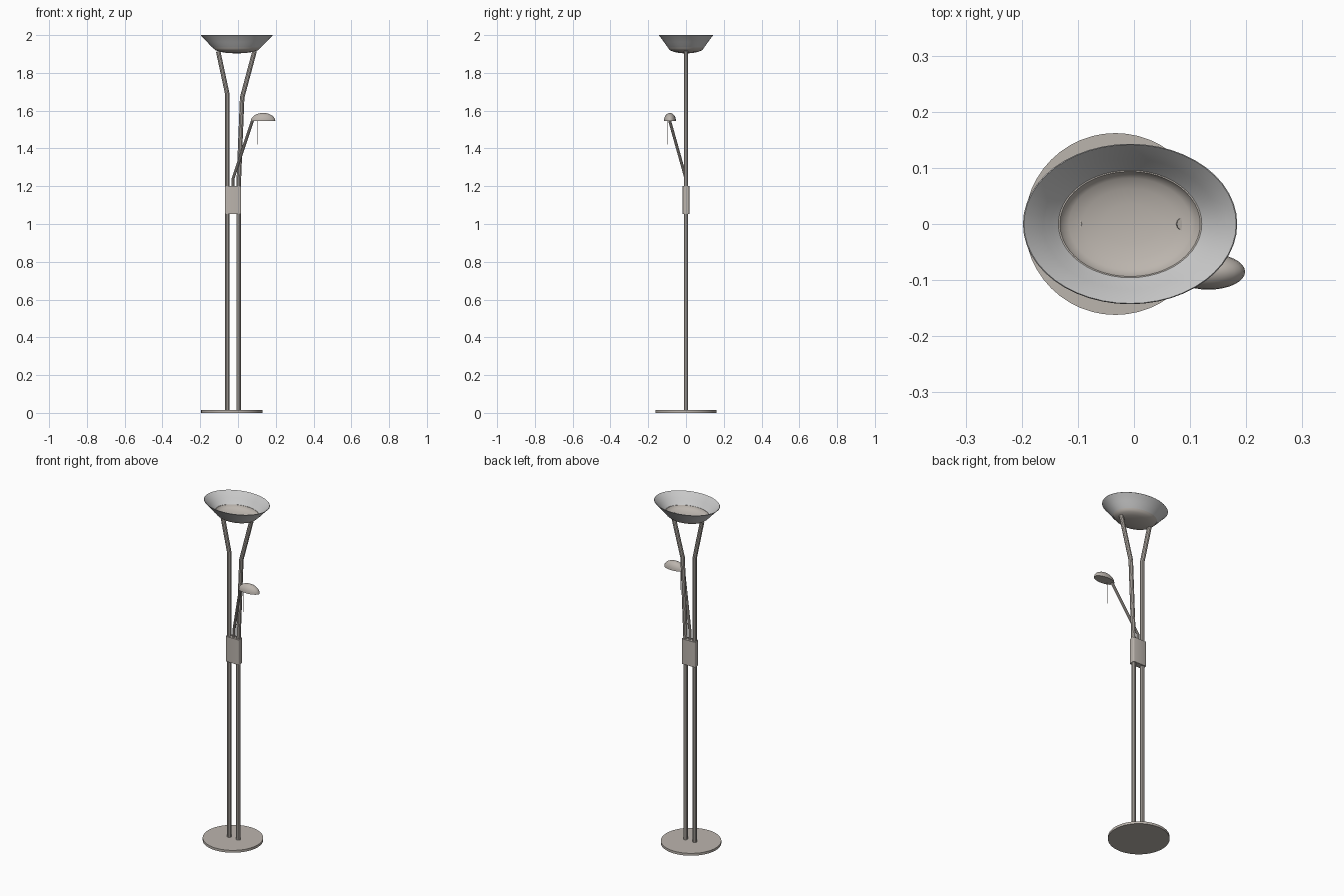
import bpy, bmesh, math

if "Cube" in bpy.data.objects:
    bpy.data.objects.remove(bpy.data.objects["Cube"])

# Warm brushed metal
metal = bpy.data.materials.new("warm_metal")
metal.diffuse_color = (0.50, 0.46, 0.42, 1)
metal.use_nodes = True
metal.node_tree.nodes["Principled BSDF"].inputs["Base Color"].default_value = metal.diffuse_color


def finish(obj, mat=metal):
    bpy.ops.object.select_all(action='DESELECT')
    obj.select_set(True)
    bpy.context.view_layer.objects.active = obj
    bpy.ops.object.shade_smooth_by_angle(angle=math.radians(35))
    if mat:
        obj.data.materials.append(mat)
    return obj


def from_bmesh(name, bm, mat=metal):
    bmesh.ops.recalc_face_normals(bm, faces=bm.faces)
    me = bpy.data.meshes.new(name)
    bm.to_mesh(me)
    bm.free()
    obj = bpy.data.objects.new(name, me)
    bpy.context.collection.objects.link(obj)
    return finish(obj, mat)


def lathe(name, profile, center, rx, ry, sides=40, mat=metal, closed=False):
    """Elliptical revolve of (radius ratio, z) points; ratio 0 closes at a pole."""
    bm = bmesh.new()
    rings = []
    for r, z in profile:
        if r == 0:
            rings.append([bm.verts.new((center[0], center[1], z))])
        else:
            rings.append([bm.verts.new((center[0] + rx * r * math.cos(2 * math.pi * i / sides),
                                        center[1] + ry * r * math.sin(2 * math.pi * i / sides), z))
                          for i in range(sides)])
    if closed:
        rings.append(rings[0])
    for a, b in zip(rings, rings[1:]):
        for i in range(sides):
            j = (i + 1) % sides
            quad = [a[i % len(a)], a[j % len(a)], b[j % len(b)], b[i % len(b)]]
            bm.faces.new(list(dict.fromkeys(quad)))
    return from_bmesh(name, bm, mat)


def tube(name, points, radius):
    """Round rod following a polyline."""
    cu = bpy.data.curves.new(name, 'CURVE')
    cu.dimensions = '3D'
    cu.bevel_depth = radius
    cu.bevel_resolution = 3
    cu.use_fill_caps = True
    sp = cu.splines.new('POLY')
    sp.points.add(len(points) - 1)
    for p, co in zip(sp.points, points):
        p.co = (*co, 1)
    obj = bpy.data.objects.new(name, cu)
    bpy.context.collection.objects.link(obj)
    bpy.ops.object.select_all(action='DESELECT')
    obj.select_set(True)
    bpy.context.view_layer.objects.active = obj
    bpy.ops.object.convert(target='MESH')
    return finish(bpy.context.view_layer.objects.active)


# Round floor plate
lathe("base_plate", [(0, 0), (1, 0), (1, 0.014), (0, 0.014)], (-0.033, 0), 0.162, 0.162, 48)

# Twin poles that spread under the bowl
tube("left_pole", [(-0.057, 0, 0.01), (-0.057, 0, 1.69), (-0.105, 0, 1.914)], 0.012)
tube("right_pole", [(0.003, 0, 0.01), (0.003, 0, 1.2), (0.022, 0, 1.67), (0.088, 0, 1.916)], 0.012)

# Uplight: flared glass ring around a shallow metal dish
bowl_center = (-0.007, 0)
under = [(0.67, 1.934), (0.74, 1.947), (0.82, 1.964), (0.91, 1.982), (1, 1.998)]
upper = [(0.99, 2.0)] + [(r - 0.006, z + 0.003) for r, z in under[-2::-1]]
lathe("glass_ring", under + upper, bowl_center, 0.191, 0.143, 48, None, True)
dish_under = [(0, 1.903), (0.25, 1.905), (0.45, 1.911), (0.58, 1.919), (0.64, 1.928), (0.67, 1.938)]
dish_upper = [(0.655, 1.938), (0.627, 1.929), (0.57, 1.922), (0.44, 1.914), (0.25, 1.908), (0, 1.906)]
lathe("uplight_dish", dish_under + dish_upper, bowl_center, 0.191, 0.143, 48)

# Clamp block joining the poles
bm = bmesh.new()
bmesh.ops.create_cube(bm, size=1)
for v in bm.verts:
    v.co = (-0.0265 + v.co.x * 0.086, v.co.y * 0.036, 1.126 + v.co.z * 0.148)
upright = [e for e in bm.edges if abs(e.verts[0].co.z - e.verts[1].co.z) > 0.1]
bmesh.ops.bevel(bm, geom=upright, offset=0.005, segments=3, profile=0.5, affect='EDGES')
from_bmesh("clamp_block", bm)

# Reading lamp arm
tube("reading_arm", [(-0.027, 0, 1.19), (-0.027, 0, 1.238), (0.078, -0.088, 1.552)], 0.008)

# Reading lamp shade: elliptical half dome with a flat underside
steps = [math.radians(a) for a in range(0, 90, 15)]
dome = [(math.cos(a), 1.545 + 0.043 * math.sin(a)) for a in steps] + [(0, 1.588)]
lathe("reading_shade", [(0, 1.545)] + dome, (0.133, -0.085), 0.065, 0.032, 32)

# Pull cord
tube("pull_cord", [(0.102, -0.096, 1.42), (0.102, -0.096, 1.56)], 0.0017)
